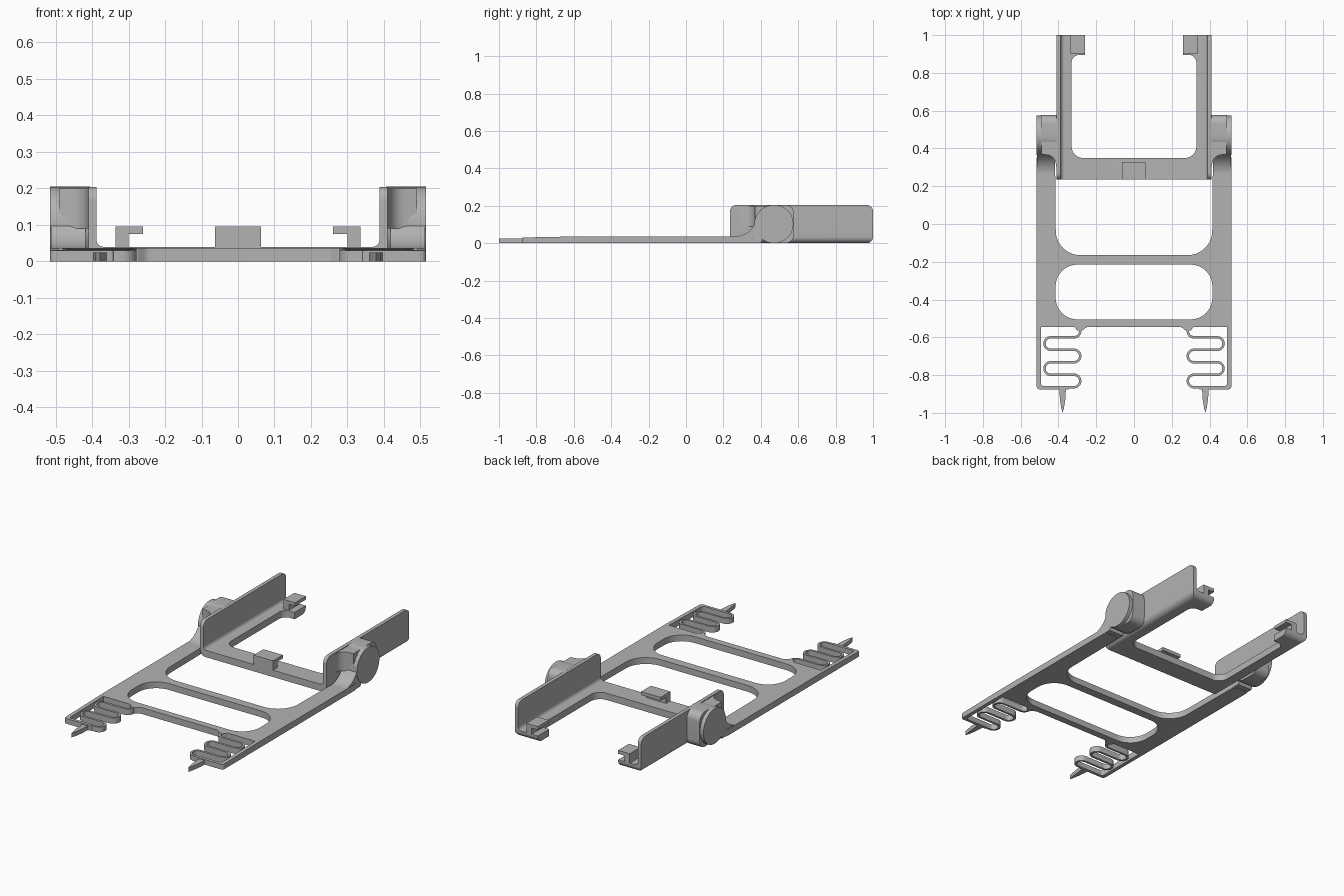
import bpy, bmesh, math
from mathutils import Vector

if "Cube" in bpy.data.objects:
    bpy.data.objects.remove(bpy.data.objects["Cube"], do_unlink=True)

grey = bpy.data.materials.new("plain grey")
grey.use_nodes = True
grey.diffuse_color = (0.45, 0.45, 0.45, 1)
grey.node_tree.nodes["Principled BSDF"].inputs["Base Color"].default_value = (0.45, 0.45, 0.45, 1)

PLACE = {"x": lambda a, b, h: (h, a, b), "y": lambda a, b, h: (a, h, b), "z": lambda a, b, h: (a, b, h)}


def fillet(corners, closed=True):
    """Round each (a, b, radius) corner with a tangent arc."""
    out, n = [], len(corners)
    for i, c in enumerate(corners):
        p, r = Vector(c[:2]), c[2] if len(c) > 2 else 0
        if r == 0 or (not closed and i in (0, n - 1)):
            out.append(p)
            continue
        u = (Vector(corners[i - 1][:2]) - p).normalized()
        v = (Vector(corners[(i + 1) % n][:2]) - p).normalized()
        half = math.acos(max(-1, min(1, u.dot(v)))) / 2
        centre = p + (u + v).normalized() * r / math.sin(half)
        reach = r / math.tan(half)
        d0, d1 = p + u * reach - centre, p + v * reach - centre
        a0 = math.atan2(d0.y, d0.x)
        turn = (math.atan2(d1.y, d1.x) - a0 + math.pi) % math.tau - math.pi
        steps = max(3, round(abs(turn) / 0.16))
        for k in range(steps + 1):
            a = a0 + turn * k / steps
            out.append(centre + Vector((math.cos(a), math.sin(a))) * r)
    return out


def ribbon(path, width):
    """Outline of a strip that follows an open path."""
    left, right = [], []
    for i, p in enumerate(path):
        t = (path[min(i + 1, len(path) - 1)] - path[max(i - 1, 0)]).normalized()
        side = Vector((-t.y, t.x)) * width / 2
        left.append(p + side)
        right.append(p - side)
    return left + right[::-1]


def prism(name, outline, lo, hi, axis="z", side=1):
    """Extrude an outline; hi may be a function of the outline point."""
    bm = bmesh.new()
    top = hi if callable(hi) else (lambda p: hi)
    place = PLACE[axis]
    rings = []
    for level in (lambda p: lo, top):
        ring = []
        for p in outline:
            x, y, z = place(p[0], p[1], level(p))
            ring.append(bm.verts.new((x * side, y, z)))
        rings.append(ring)
        bm.faces.new(ring)
    a, b = rings
    for i in range(len(a)):
        j = (i + 1) % len(a)
        bm.faces.new((a[i], a[j], b[j], b[i]))
    bmesh.ops.recalc_face_normals(bm, faces=bm.faces)
    mesh = bpy.data.meshes.new(name)
    bm.to_mesh(mesh)
    bm.free()
    mesh.materials.append(grey)
    ob = bpy.data.objects.new(name, mesh)
    bpy.context.collection.objects.link(ob)
    return ob


def carve(ob, cutter, operation="DIFFERENCE"):
    mod = ob.modifiers.new("carve", "BOOLEAN")
    mod.operation, mod.object, mod.solver = operation, cutter, "EXACT"
    bpy.context.view_layer.objects.active = ob
    bpy.ops.object.modifier_apply(modifier=mod.name)
    bpy.data.objects.remove(cutter, do_unlink=True)


def box(a0, b0, a1, b1, r=0):
    return fillet([(a0, b0, r), (a1, b0, r), (a1, b1, r), (a0, b1, r)])


parts = []
THICK = 0.037


def taper(p):
    return THICK - 0.02 * max(0, -0.54 - p[1])


# Lower frame: two long rails joined by two crossbars
half = [(0.25, -0.545, 0.03), (0.275, -0.565, 0.01), (0.3, -0.565, 0.01), (0.315, -0.545, 0.01),
        (0.515, -0.545), (0.515, 0.37, 0.02), (0.418, 0.37, 0.03), (0.413, -0.165, 0.13)]
frame = prism("lower_frame", fillet(half + [(-c[0], *c[1:]) for c in half[::-1]]), 0, THICK)
carve(frame, prism("window", box(-0.415, -0.505, 0.415, -0.215, 0.115), -1, 1))
parts.append(frame)

# Cradle: U-shaped channel with rounded ends and an open floor
channel = fillet([(-0.41, 0, 0.035), (0.41, 0, 0.035), (0.41, 0.205), (0.388, 0.205),
                  (0.388, 0.04, 0.02), (-0.388, 0.04, 0.02), (-0.388, 0.205), (-0.41, 0.205)])
cradle = prism("cradle", channel, 0.235, 1.0, "y")
ends = fillet([(0.235, -0.0005), (1.0, -0.0005, 0.035), (1.0, 0.2045, 0.035), (0.235, 0.2045, 0.035)])
carve(cradle, prism("end_rounding", ends, -1, 1, "x"), "INTERSECT")
gap = [(0.33, 0.35, 0.06), (0.33, 0.895, 0.04), (0.26, 0.895), (0.26, 1.1)]
carve(cradle, prism("floor_gap", fillet(gap + [(-c[0], *c[1:]) for c in gap[::-1]]), -0.1, 0.1))
parts.append(cradle)

# Centre hook, open to the back
hook = [(0.235, 0.035), (0.275, 0.035), (0.275, 0.075), (0.325, 0.075), (0.325, 0.095), (0.235, 0.095)]
parts.append(prism("centre_hook", hook, -0.063, 0.063, "x"))

# Spring path: a zigzag whose corners are rounded into half-circles
zigzag = [(0.285, -0.555), (0.285, -0.6, 0.033)]
for i in range(5):
    y = -0.6 - 0.066 * i
    ends_x = (0.285, 0.474) if i % 2 == 0 else (0.474, 0.285)
    if i:
        zigzag.append((ends_x[0], y, 0.0329))
    zigzag.append((ends_x[1] if i < 4 else 0.4, y, 0.0329))

for side, tag in ((1, "left"), (-1, "right")):
    def add(name, outline, lo, hi, axis="z"):
        parts.append(prism(tag + "_" + name, outline, lo, hi, axis, side))

    # Latch end: thin rail with foot, spring and pointed tip
    bracket = [(0.515, -0.54), (0.515, -0.875, 0.015), (0.335, -0.875, 0.008), (0.345, -0.857, 0.008),
               (0.492, -0.857, 0.012), (0.492, -0.54)]
    add("latch_rail", fillet(bracket), 0, taper)
    add("spring", ribbon(fillet(zigzag, closed=False), 0.013), 0, taper)
    add("tip", [(0.36, -0.87), (0.364, -0.93), (0.372, -0.98), (0.378, -1.0),
                (0.384, -0.98), (0.392, -0.93), (0.396, -0.87)], 0, 0.025)

    # Rail sweeping up into the hinge
    add("hinge_arm", fillet([(0.22, 0.002), (0.4, 0.002), (0.45, 0.11), (0.38, 0.115), (0.32, 0.036, 0.12),
                             (0.22, 0.036)]), 0.418, 0.513, "x")

    # Hinge pod with a round outer cap
    pod = [(0.366, 0, 0.1), (0.577, 0, 0.045), (0.577, 0.205, 0.045), (0.366, 0.205, 0.1)]
    add("hinge_pod", fillet(pod), 0.405, 0.493, "x")
    add("hinge_cap", box(0.366, 0.0, 0.574, 0.205, 0.102), 0.493, 0.515, "x")

    # Gusset that blends the cradle wall into the pod
    add("hinge_gusset", fillet([(0.4, 0.29), (0.41, 0.29), (0.42, 0.36, 0.05), (0.49, 0.37),
                                (0.49, 0.44), (0.4, 0.44)]), 0.09, 0.2)

    # End hook, open towards the middle
    claw = [(0.335, 0.035), (0.3, 0.035), (0.3, 0.075), (0.26, 0.075), (0.26, 0.095), (0.335, 0.095)]
    add("end_hook", claw, 0.9, 1.0, "y")

# Smooth the curves, keep the edges sharp
bpy.ops.object.select_all(action="DESELECT")
for ob in parts:
    ob.select_set(True)
bpy.context.view_layer.objects.active = parts[0]
bpy.ops.object.shade_smooth_by_angle(angle=math.radians(30))
